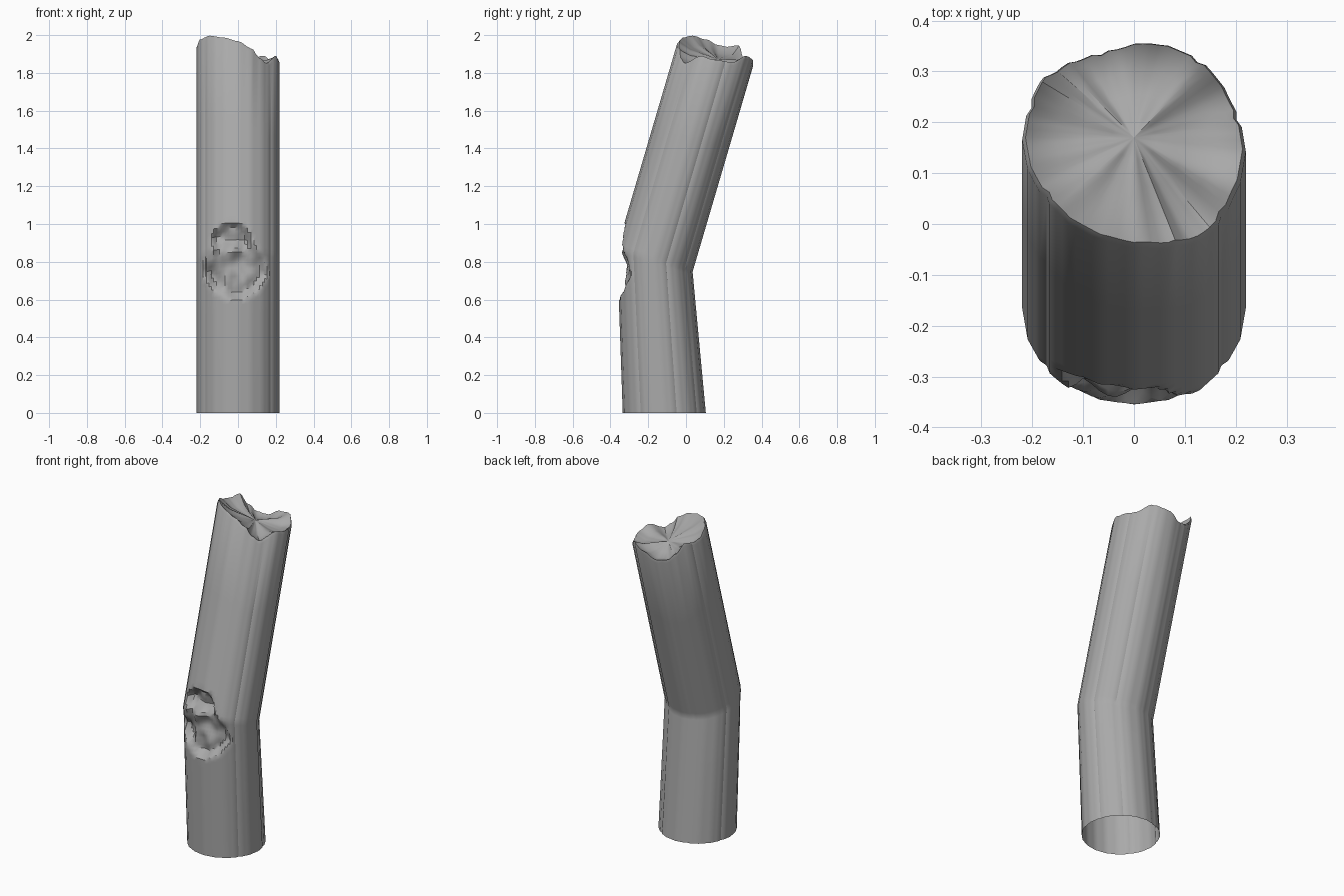
import bpy, bmesh, math
from mathutils import Vector, noise

cube = bpy.data.objects.get("Cube")
if cube:
    bpy.data.objects.remove(cube)

COLS = 80           # columns around the trunk
SIDES = 20          # visible facets
# broken rim: (angle in degrees from +x, height)
RIM = [(-90, 1.97), (-70, 1.93), (-58, 1.88), (-45, 1.85), (-20, 1.89), (0, 1.87),
       (30, 1.855), (50, 1.89), (80, 1.87), (100, 1.83), (118, 1.84), (132, 1.88),
       (150, 1.95), (165, 1.94), (180, 1.95), (200, 1.98), (225, 2.0), (250, 1.99), (270, 1.97)]
GROOVES = (-36, 18, 54, 108, 162, 216)


def smooth(t):
    t = max(0.0, min(1.0, t))
    return t * t * (3 - 2 * t)


def rim_height(deg):
    deg = (deg + 90) % 360 - 90
    for (a, h), (b, k) in zip(RIM, RIM[1:]):
        if a <= deg <= b:
            return h + (k - h) * smooth((deg - a) / (b - a))


def facet(deg):
    """Relative radius of the faceted, slightly grooved section."""
    step = 360 / SIDES
    off = math.radians((deg + step / 2) % step - step / 2)
    r = math.cos(math.pi / SIDES) / math.cos(abs(off) - math.pi / SIDES)
    if any(abs((deg - g + 180) % 360 - 180) < 2 for g in GROOVES):
        r -= 0.035
    return r


def dent(p):
    """Push the front surface in where the trunk is gouged."""
    if p.y > -0.1:
        return p
    n = noise.noise(p * 13)
    low = math.hypot((p.x + 0.015) / 0.175, (p.z - 0.76) / 0.16)
    high = math.hypot((p.x + 0.035) / 0.115, (p.z - 0.91) / 0.10)
    edge = 1 - min(low, high) + 0.08 * n
    depth = smooth(edge * 3) * (0.05 + 0.045 * n)
    ridge = 0.02 * math.exp(-((p.z - 0.87) / 0.03) ** 2) * smooth(edge * 3)
    return p + Vector((0, depth - ridge, 0))


def column(deg):
    """Base, bend and rim points of one column."""
    a, f = math.radians(deg), facet(deg)
    c, s = math.cos(a) * f, math.sin(a) * f
    base = Vector((0.22 * c, -0.115 + 0.22 * s, 0))
    bend = Vector((0.22 * c, -0.165 + 0.2 * s, 0.81 - 0.063 * s))
    h = rim_height(deg)
    rim = Vector((bend.x, bend.y + 0.294 * (h - bend.z), h))
    return base, bend, rim


columns = [column(i * 360 / COLS) for i in range(COLS)]
bm = bmesh.new()
rings = []


def add_ring(points):
    ring = [bm.verts.new(p) for p in points]
    if rings:
        old = rings[-1]
        for i in range(COLS):
            j = (i + 1) % COLS
            bm.faces.new((old[i], old[j], ring[j], ring[i]))
    rings.append(ring)


# lower trunk, dense near the gouge
for t in [0, 0.62] + [0.66 + 0.34 * k / 14 for k in range(15)]:
    add_ring(dent(b.lerp(m, t)) for b, m, r in columns)
# upper trunk up to the broken rim
for t in [0.18 * k / 9 for k in range(1, 10)] + [0.6, 0.985]:
    add_ring(dent(m.lerp(r, t)) for b, m, r in columns)

# torn, hollowed end
centre = Vector((0, 0.17, 1.87))
for f, dip in ((0.03, 0), (0.1, 0.008), (0.3, 0.02), (0.55, 0.015), (0.8, 0.005)):
    pts = []
    for b, m, r in columns:
        p = r.lerp(centre, f)
        p.z -= dip + 0.05 * f * (1 - f) * noise.noise(r * 11)
        pts.append(p)
    add_ring(pts)
tip = bm.verts.new(centre)
last = rings[-1]
for i in range(COLS):
    bm.faces.new((last[i], last[(i + 1) % COLS], tip))

mesh = bpy.data.meshes.new("broken_trunk")
bm.to_mesh(mesh)
bm.free()
trunk = bpy.data.objects.new("broken_trunk", mesh)
bpy.context.collection.objects.link(trunk)

# single plain grey
grey = bpy.data.materials.new("plain_grey")
grey.use_nodes = True
colour = (0.4, 0.4, 0.4, 1)
grey.diffuse_color = colour
grey.node_tree.nodes["Principled BSDF"].inputs["Base Color"].default_value = colour
mesh.materials.append(grey)

bpy.context.view_layer.objects.active = trunk
trunk.select_set(True)
bpy.ops.object.shade_smooth_by_angle(angle=math.radians(32))
